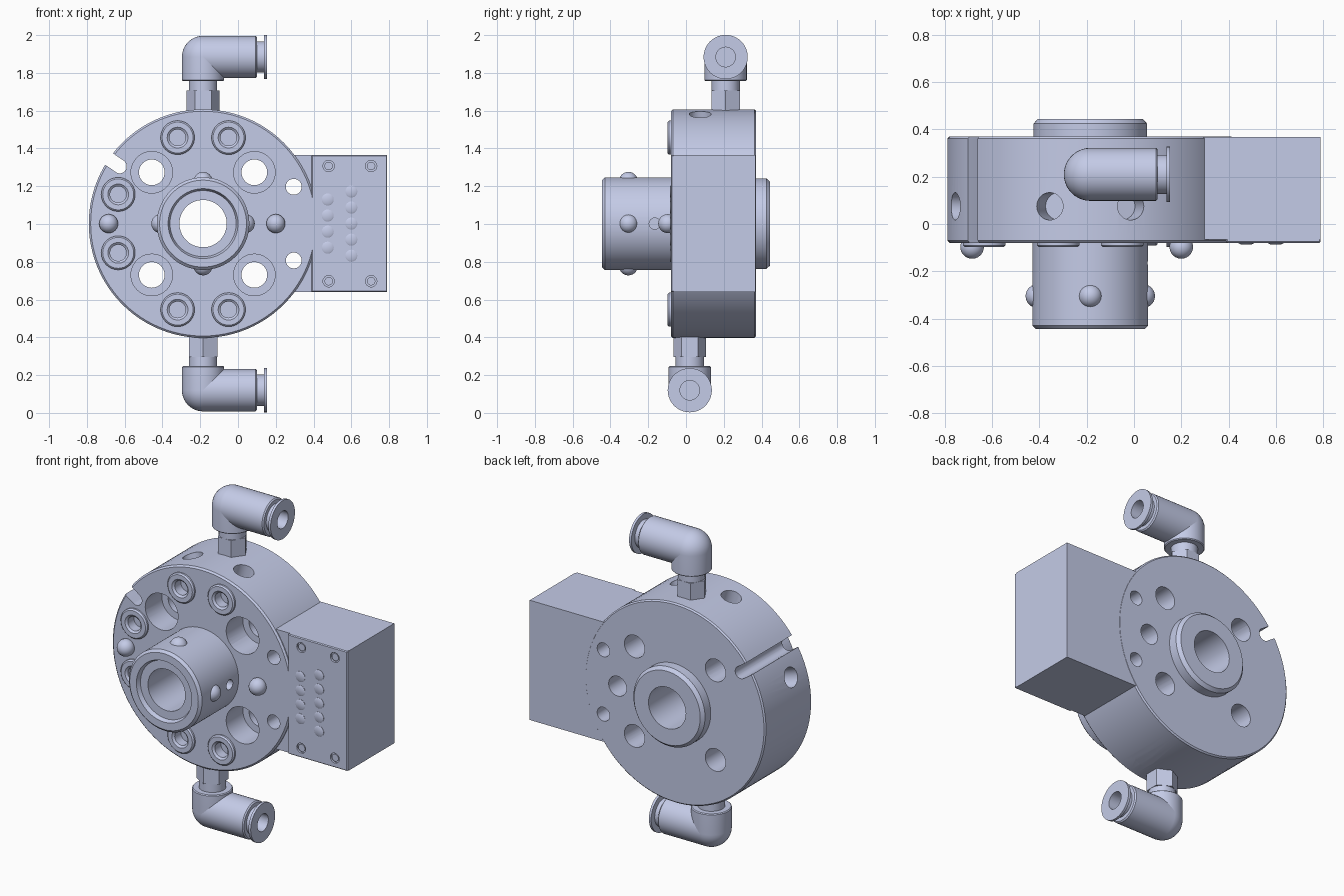
import bpy, bmesh, math
from mathutils import Vector, Matrix

if "Cube" in bpy.data.objects:
    bpy.data.objects.remove(bpy.data.objects["Cube"])

CX, CZ = -0.185, 1.002          # disc axis
FACE, BACK, RIM = -0.08, 0.37, 0.605
FRONT = Vector((0, -1, 0))
parts = []

metal = bpy.data.materials.new("pale_blue_grey")
metal.use_nodes = True
colour = (0.591, 0.638, 0.855, 1)
metal.diffuse_color = colour
metal.node_tree.nodes["Principled BSDF"].inputs["Base Color"].default_value = colour


def finish(name, bm):
    bmesh.ops.recalc_face_normals(bm, faces=bm.faces)
    mesh = bpy.data.meshes.new(name)
    bm.to_mesh(mesh)
    bm.free()
    mesh.materials.append(metal)
    obj = bpy.data.objects.new(name, mesh)
    bpy.context.collection.objects.link(obj)
    parts.append(obj)
    return obj


def lathe(name, profile, loc, axis, seg=40):
    """Turn a closed (radius, height) profile around an axis."""
    bm = bmesh.new()
    verts = [bm.verts.new((r, 0, h)) for r, h in profile]
    edges = [bm.edges.new((a, b)) for a, b in zip(verts, verts[1:])]
    if profile[0][0] > 0:
        edges.append(bm.edges.new((verts[-1], verts[0])))
    bmesh.ops.spin(bm, geom=verts + edges, cent=(0, 0, 0), axis=(0, 0, 1),
                   angle=math.tau, steps=seg, use_merge=True)
    bmesh.ops.remove_doubles(bm, verts=bm.verts, dist=1e-5)
    turn = Vector((0, 0, 1)).rotation_difference(Vector(axis)).to_matrix().to_4x4()
    bm.transform(Matrix.Translation(loc) @ turn)
    return finish(name, bm)


def rod(name, r, low, high, loc, axis, seg=32):
    return lathe(name, [(0, low), (r, low), (r, high), (0, high)], loc, axis, seg)


def box(name, low, high, bevel=0):
    bm = bmesh.new()
    bmesh.ops.create_cube(bm, size=1)
    low, high = Vector(low), Vector(high)
    bm.transform(Matrix.Translation((low + high) / 2) @ Matrix.Diagonal((*(high - low), 1)))
    if bevel:
        bmesh.ops.bevel(bm, geom=bm.edges[:], offset=bevel, segments=1, affect='EDGES')
    return finish(name, bm)


def ball(name, loc, r=0.05):
    bm = bmesh.new()
    bmesh.ops.create_uvsphere(bm, u_segments=24, v_segments=16, radius=r)
    bm.transform(Matrix.Translation(loc))
    return finish(name, bm)


def cut(target, cutter):
    mod = target.modifiers.new("cut", 'BOOLEAN')
    mod.operation, mod.solver, mod.object = 'DIFFERENCE', 'EXACT', cutter
    bpy.context.view_layer.objects.active = target
    bpy.ops.object.modifier_apply(modifier=mod.name)
    parts.remove(cutter)
    bpy.data.objects.remove(cutter)


def polar(r, degrees, y=FACE):
    a = math.radians(degrees)
    return Vector((CX + r * math.cos(a), y, CZ + r * math.sin(a)))


# Disc with front hub, rear boss and centre bore
body = lathe("disc_body", [
    (0.125, -0.445), (0.222, -0.445), (0.24, -0.425), (0.24, -BACK),
    (RIM - 0.008, -BACK), (RIM, -0.362), (RIM, 0.07), (RIM - 0.01, 0.08),
    (0.245, 0.08), (0.245, 0.43), (0.23, 0.445), (0.185, 0.445),
    (0.175, 0.42), (0.125, 0.42)], (CX, 0, CZ), FRONT, 96)

# Connector block on the left flank
block = box("connector_block", (0.295, -0.065, CZ - 0.363), (0.79, BACK - 0.001, CZ + 0.363))

# Counterbored mounting holes
for k in range(4):
    cut(body, lathe("mount_cutter", [(0, -0.6), (0.068, -0.6), (0.068, -0.16),
                                     (0.11, -0.16), (0.11, 0.05), (0, 0.05)],
                    polar(0.384, 45 + 90 * k), FRONT))

# Small through holes beside the block
for s in (-1, 1):
    for target in (body, block):
        cut(target, rod("pin_cutter", 0.042, -0.6, 0.1, (0.295, FACE, CZ + 0.195 * s), FRONT))

# Rear blind hole and hub side hole
cut(body, rod("rear_cutter", 0.06, -0.5, -0.15, (0.2, FACE, CZ), FRONT))
cut(body, rod("hub_cutter", 0.03, 0.2, 0.3, (CX, -0.165, CZ), (1, 0, 0)))

# Rim slot
angle = 145.5
cut(body, rod("slot_cutter", 0.037, -0.6, 0.1, polar(0.535, angle), FRONT))
slot = box("slot_cutter", (0.535, -0.2, -0.0365), (0.75, 0.5, 0.0365))
slot.data.transform(Matrix.Translation((CX, 0, CZ)) @ Matrix.Rotation(-math.radians(angle), 4, 'Y'))
cut(body, slot)

# Socket screws with matching radial holes in the rim
for a in (73.5, 106.5, 161, 199, 253.5, 286.5):
    direction = polar(1, a, 0) - Vector((CX, 0, CZ))
    cut(body, rod("screw_cutter", 0.07, -0.07, 0.05, polar(0.475, a), FRONT))
    cut(body, rod("rim_cutter", 0.058, 0.47, 0.7, (CX, 0.075, CZ), direction))
    lathe("socket_screw", [(0, -0.05), (0.043, -0.05), (0.043, 0.008), (0.055, 0.018),
                           (0.082, 0.018), (0.09, 0.01), (0.09, -0.03), (0.069, -0.03),
                           (0.069, -0.069), (0, -0.069)], polar(0.475, a), FRONT)

# Locating balls on the face and locking balls around the hub
for x in (-0.685, 0.2):
    ball("face_ball", (x, -0.097, CZ))
for k in range(4):
    ball("hub_ball", polar(0.224, 90 * k, -0.305))

# Contact plate with corner screw recesses and contact pins
plate = box("contact_plate", (0.39, -0.08, CZ - 0.363), (0.79, -0.06, CZ + 0.363), 0.005)
for x in (0.48, 0.705):
    for s in (-1, 1):
        spot = (x, FACE, CZ + 0.305 * s)
        cut(plate, rod("corner_cutter", 0.03, -0.012, 0.05, spot, FRONT, 24))
        rod("corner_screw", 0.022, -0.015, -0.004, spot, FRONT, 24)
for x, count in ((0.475, 4), (0.6, 5)):
    for k in range(count):
        z = CZ + (k - (count - 1) / 2) * 0.085
        lathe("contact_pin", [(0, -0.01), (0.032, -0.01), (0.032, 0.002), (0.024, 0.006),
                              (0, 0.006)], (x, FACE, z), FRONT, 24)

# Elbow hose fittings above and below
for side, s, y in (("top", 1, 0.21), ("bottom", -1, 0.02)):
    up, base = (0, 0, s), (CX, y, CZ)
    rod(side + "_fitting_hex", 0.087, 0.57, 0.705, base, up, 6)
    rod(side + "_fitting_neck", 0.075, 0.69, 0.77, base, up)
    dome = [(0.112 * math.cos(t * math.pi / 20), 0.882 + 0.112 * math.sin(t * math.pi / 20))
            for t in range(10)]
    lathe(side + "_fitting_elbow", [(0, 0.755), (0.107, 0.755), (0.112, 0.76)] + dome
          + [(0, 0.994)], base, up)
    lathe(side + "_fitting_tube", [
        (0, 0), (0.112, 0), (0.112, 0.278), (0.105, 0.285), (0.083, 0.285), (0.083, 0.323),
        (0.117, 0.323), (0.117, 0.338), (0.052, 0.338), (0.052, 0.13), (0, 0.13)],
        (CX, y, CZ + 0.882 * s), (1, 0, 0))

# Smooth round surfaces, keep machined edges crisp
bpy.ops.object.select_all(action='DESELECT')
for obj in parts:
    obj.select_set(True)
bpy.context.view_layer.objects.active = body
bpy.ops.object.shade_smooth_by_angle(angle=math.radians(30))
